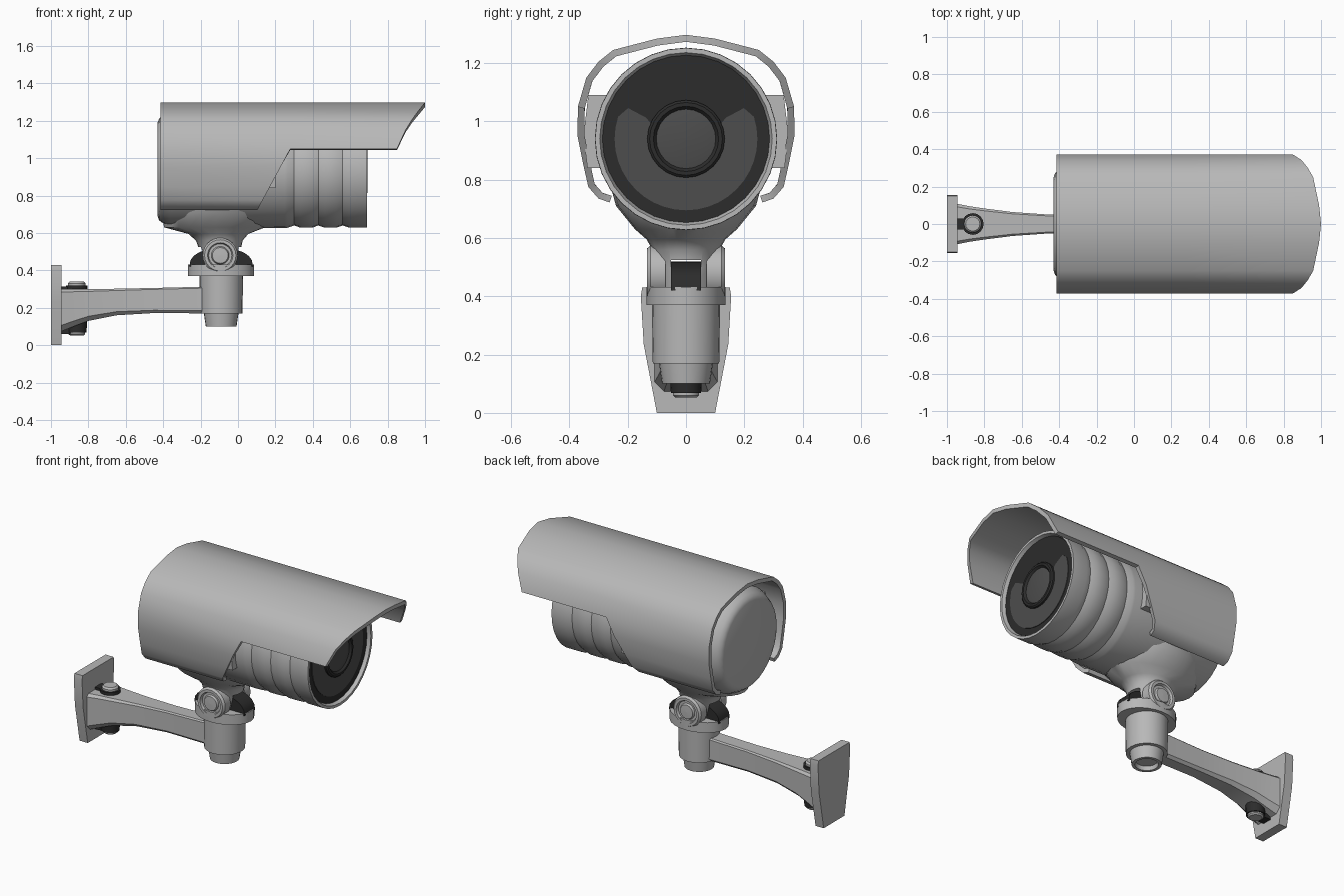
import bpy, bmesh, math
from mathutils import Vector, Matrix

if "Cube" in bpy.data.objects:
    bpy.data.objects.remove(bpy.data.objects["Cube"])


def material(name, value):
    m = bpy.data.materials.new(name)
    m.use_nodes = True
    color = (value, value, value, 1)
    m.diffuse_color = color
    m.node_tree.nodes["Principled BSDF"].inputs["Base Color"].default_value = color
    return m


shell = material("light grey", 0.48)
black = material("black plastic", 0.025)
glass = material("dark grey glass", 0.075)

PX, CZ = -0.09, 0.94            # post centre in x, camera axis height
ALONG_X = Matrix.Rotation(math.pi / 2, 4, 'Y')


def finish(name, bm, mat, angle=35, recalc=True):
    bmesh.ops.remove_doubles(bm, verts=bm.verts, dist=0.0002)
    if recalc:
        bmesh.ops.recalc_face_normals(bm, faces=bm.faces)
    mesh = bpy.data.meshes.new(name)
    bm.to_mesh(mesh)
    bm.free()
    mesh.materials.append(mat)
    ob = bpy.data.objects.new(name, mesh)
    bpy.context.collection.objects.link(ob)
    smooth(ob, angle)
    return ob


def smooth(ob, angle=35):
    bpy.ops.object.select_all(action='DESELECT')
    ob.select_set(True)
    bpy.context.view_layer.objects.active = ob
    bpy.ops.object.shade_smooth_by_angle(angle=math.radians(angle))


def apply(ob, modifier):
    bpy.context.view_layer.objects.active = ob
    bpy.ops.object.modifier_apply(modifier=modifier.name)
    smooth(ob)


def loft(name, rings, mat, angle=35):
    """Skin closed rings of equal length and cap both ends."""
    bm = bmesh.new()
    rows = [[bm.verts.new(p) for p in ring] for ring in rings]
    n = len(rows[0])
    for a, b in zip(rows, rows[1:]):
        for i in range(n):
            j = (i + 1) % n
            bm.faces.new((a[i], a[j], b[j], b[i]))
    bm.faces.new(rows[0])
    bm.faces.new(rows[-1])
    return finish(name, bm, mat, angle)


def ellipse(cx, cy, z, rx, ry, n=24):
    return [Vector((cx + rx * math.cos(t), cy + ry * math.sin(t), z))
            for t in (2 * math.pi * i / n for i in range(n))]


def turned(name, profile, mat, place=Matrix(), n=24, sy=1, angle=35):
    """Turn (radius, height) pairs round z, then place the result."""
    rings = [[place @ p for p in ellipse(0, 0, h, max(r, 0.001), max(r, 0.001) * sy, n)]
             for r, h in profile]
    return loft(name, rings, mat, angle)


def prism(name, outline, depth, mat, place):
    """Extrude a flat outline by depth along its local z."""
    rings = [[place @ Vector((u, v, d)) for u, v in outline] for d in (0, depth)]
    return loft(name, rings, mat)


def mirrored(points):
    return points + [(-u, v) for u, v in reversed(points) if u]


# Camera barrel with ribs and recessed front rim
axis = Matrix.Translation((0, 0, CZ)) @ ALONG_X
barrel = [(0, -.43), (.25, -.43), (.272, -.422), (.285, -.405), (.31, -.36), (.313, .25)]
for groove in (0.30, 0.43, 0.56):
    barrel += [(.312, groove - .035), (.300, groove), (.312, groove + .035)]
barrel += [(.312, .69), (.296, .69), (.286, .665), (0, .665)]
turned("camera_barrel", barrel, shell, axis, 32)

# Front face, infrared window and lens
turned("front_face", [(0, .66), (.287, .66), (.287, .67), (0, .67)], black, axis, 32)
window = []
for radius, sign in ((.245, 1), (.125, -1)):
    for i in range(25):
        k = (i - 12) / 12 * sign
        spread = 108 if radius > .2 else 112
        t = math.radians(-90 + spread * k)
        window.append((radius * math.cos(t), radius * math.sin(t)))
    # rounded tip of the window
    tip = math.radians(-90 + 118 * sign)
    window += [(r * math.cos(tip), r * math.sin(tip))
               for r in ((.225, .19, .155) if sign > 0 else (.155, .19, .225))]
face_x = Matrix(((0, 0, 1, .67), (1, 0, 0, 0), (0, 1, 0, CZ), (0, 0, 0, 1)))
prism("infrared_window", window, .004, glass, face_x)
turned("lens_ring", [(.133, .66), (.133, .685), (.125, .692), (.112, .692),
                     (.102, .68), (.102, .66)], black, axis)
turned("lens_glass", [(.102, .665), (.102, .68), (.07, .686), (0, .688)], glass, axis)

# Sun hood: half profile from the lower lip to the crown
half = [(.262, .722), (.30, .735), (.335, .775), (.352, .85), (.372, .95),
        (.371, 1.05), (.342, 1.15), (.30, 1.205), (.25, 1.245), (.10, 1.284), (0, 1.297)]
profile = mirrored(half)
visor = [(1.05, .85), (1.10, .872), (1.17, .905), (1.235, .95), (1.297, 1.0)]


def visor_end(z):
    for (z0, x0), (z1, x1) in zip(visor, visor[1:]):
        if z <= z1:
            return x0 + (x1 - x0) * (z - z0) / (z1 - z0)
    return visor[-1][1]


def hood_stations(z, upper):
    if upper:
        return (-.415, .28, visor_end(z))
    return (-.415, .28 - (1.05 - z) * .54)


bm = bmesh.new()
for (y0, z0), (y1, z1) in zip(profile, profile[1:]):
    upper = min(z0, z1) >= 1.05
    a, b = hood_stations(z0, upper), hood_stations(z1, upper)
    for k in range(len(a) - 1):
        bm.faces.new([bm.verts.new(p) for p in (
            (a[k], y0, z0), (b[k], y1, z1), (b[k + 1], y1, z1), (a[k + 1], y0, z0))])
hood = finish("sun_hood", bm, shell, recalc=False)
solid = hood.modifiers.new("thickness", 'SOLIDIFY')
solid.thickness, solid.offset = 0.024, -1
apply(hood, solid)

# Spacers joining hood to barrel
for side, sign in (("left", 1), ("right", -1)):
    spacer = [(sign * y, z) for y, z in ((.28, .84), (.338, .84), (.352, .95), (.335, 1.09), (.26, 1.09))]
    place = Matrix(((0, 0, 1, -.30), (1, 0, 0, 0), (0, 1, 0, 0), (0, 0, 0, 1)))
    prism(side + "_hood_spacer", spacer, .50, shell, place)

# Flared neck, slotted into two ears
sections = [(.41, -.095, .085, .10), (.5, -.095, .108, .107), (.56, -.10, .125, .115),
            (.595, -.105, .16, .135), (.63, -.125, .27, .175), (.71, -.11, .30, .24),
            (.80, -.11, .30, .265)]
neck = loft("neck", [ellipse(cx, 0, z, rx, ry) for z, cx, rx, ry in sections], shell)
bpy.ops.mesh.primitive_cube_add(size=1, location=(PX, 0, .44))
slot = bpy.context.object
slot.name = "slot_cutter"
slot.scale = (.6, .104, .17)
cut = neck.modifiers.new("slot", 'BOOLEAN')
cut.object, cut.solver = slot, 'EXACT'
apply(neck, cut)
bpy.data.objects.remove(slot)

# Pivot caps on both sides
cap = [(.094, .07), (.094, .122), (.084, .134), (.068, .134), (.062, .12),
       (.048, .12), (.042, .132), (0, .134)]
for side, sign in (("left", 1), ("right", -1)):
    turned(side + "_pivot_cap", cap, shell, Matrix.Translation((-.095, 0, .48))
           @ Matrix.Rotation(-sign * math.pi / 2, 4, 'X'))

# Dark tilt knuckle in the slot
dome = [(.17 * math.cos(math.pi * i / 12), .42 + .10 * math.sin(math.pi * i / 12) ** .8 if 0 < i < 12 else .42)
        for i in range(13)]
prism("tilt_knuckle", dome, .102, black,
      Matrix(((1, 0, 0, PX), (0, 0, 1, -.051), (0, 1, 0, 0), (0, 0, 0, 1))))

# Collar, post and hollow post foot
post = Matrix.Translation((PX, 0, 0))
turned("collar", [(.176, .37), (.176, .432), (0, .432), (0, .37)], shell, post, 24, .77)
turned("post", [(0, .17), (.114, .17), (.117, .375), (0, .375)], shell, post)
turned("post_foot", [(0, .125), (.06, .125), (.064, .10), (.082, .10), (.094, .18), (0, .18)],
       shell, post)

# Tapering wall arm
arm = []
for x, low, high, w in ((-.955, .07, .30, .11), (-.88, .10, .30, .095), (-.8, .13, .30, .083),
                        (-.65, .16, .302, .064), (-.45, .172, .306, .05), (-.13, .17, .314, .05)):
    c = w * .3
    side = [(w - c, low), (w, low + c), (w, high - c / 2), (w - c / 2, high)]
    arm.append([Vector((x, y, z)) for y, z in mirrored(side)])
loft("wall_arm", arm, shell, 40)

# Wall plate
plate = mirrored([(.10, 0), (.145, .235), (.155, .40), (.15, .43)])
prism("wall_plate", plate, .055, shell,
      Matrix(((0, 0, 1, -1), (1, 0, 0, 0), (0, 1, 0, 0), (0, 0, 0, 1))))

# Arm bolts with dark seats, and dark clips against the plate
bolt = Matrix.Translation((-.862, 0, 0))
turned("upper_bolt_seat", [(0, .28), (.058, .28), (.058, .318), (0, .318)], black, bolt, 16)
turned("upper_bolt_cap", [(0, .30), (.047, .30), (.047, .33), (.038, .34), (0, .34)], shell, bolt, 16)
turned("lower_bolt_seat", [(0, .068), (.052, .068), (.056, .14), (0, .14)], black, bolt, 16)
turned("lower_bolt_cap", [(0, .052), (.036, .052), (.045, .06), (.045, .075), (0, .075)], shell, bolt, 16)
for name, z, h in (("upper_clip", .30, .03), ("lower_clip", .085, .05)):
    bpy.ops.mesh.primitive_cube_add(size=1, location=(-.92, 0, z))
    clip = bpy.context.object
    clip.name = name
    clip.scale = (.05, .06, h)
    clip.data.materials.append(black)
